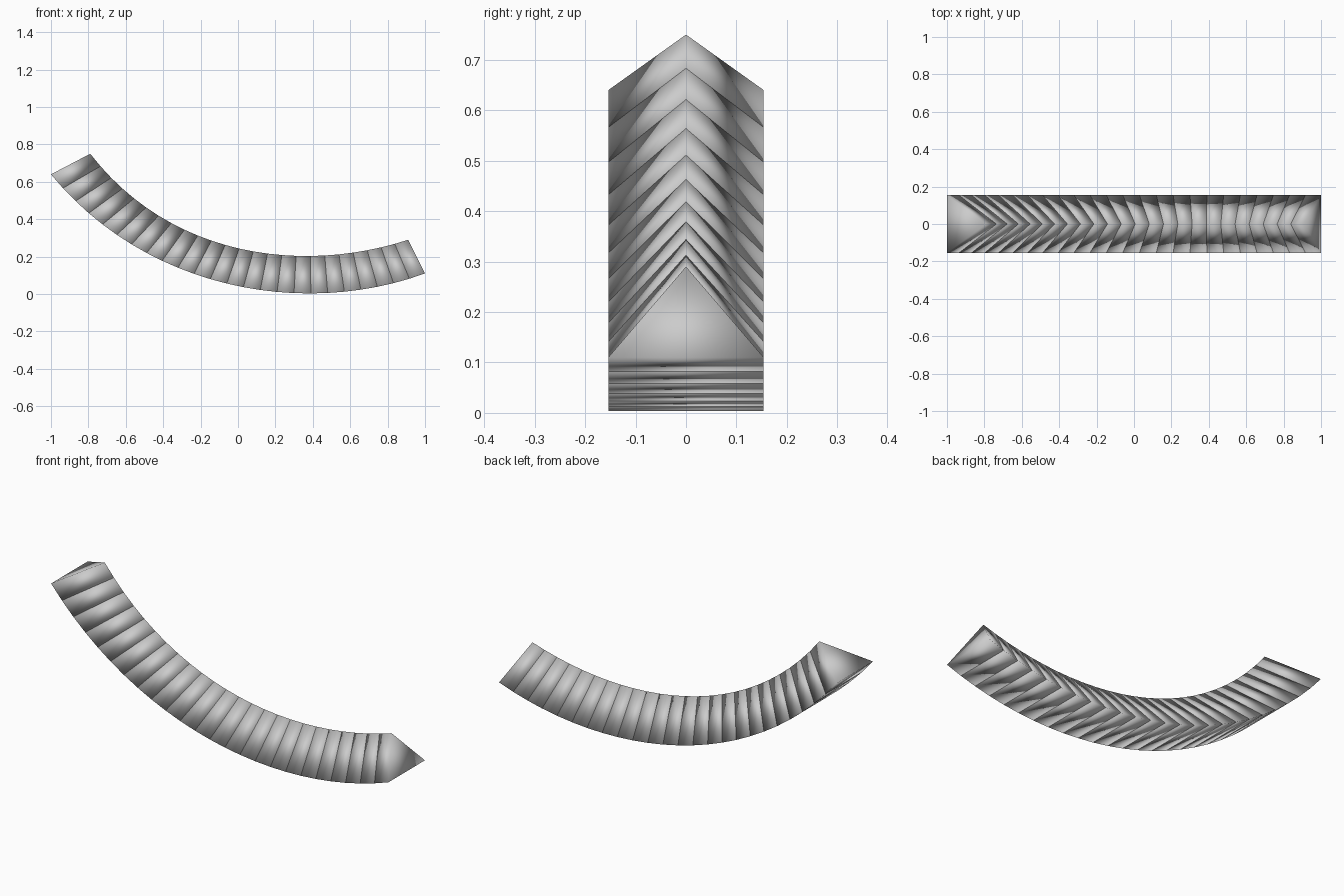
import bpy, bmesh
from mathutils import Vector
from mathutils.geometry import interpolate_bezier

cube = bpy.data.objects.get("Cube")
if cube:
    bpy.data.objects.remove(cube)

SEGMENTS = 24
HALF_WIDTH = 0.154

grey = bpy.data.materials.new("plain grey")
grey.use_nodes = True
colour = (0.6, 0.6, 0.6, 1)
grey.diffuse_color = colour
grey.node_tree.nodes["Principled BSDF"].inputs["Base Color"].default_value = colour


def rail(*points):
    """Side-profile curve in the xz plane, one point per segment end."""
    return interpolate_bezier(*[Vector((x, 0, z)) for x, z in points], SEGMENTS + 1)


# Curves followed by the flat underside and by the top ridge
base = rail((-1, 0.64), (-0.5, 0.03), (0.34, -0.13), (1, 0.11))
ridge = rail((-0.79, 0.75), (-0.363, 0.197), (0.34, 0.105), (0.91, 0.29))
side = Vector((0, HALF_WIDTH, 0))

# Chain of separate triangular prisms, each smoothed on its own
bm = bmesh.new()
for i in range(SEGMENTS):
    start, end = [[bm.verts.new(p) for p in (base[k] - side, base[k] + side, ridge[k])]
                  for k in (i, i + 1)]
    bm.faces.new(start)
    bm.faces.new(reversed(end))
    for a in range(3):
        b = (a + 1) % 3
        bm.faces.new((start[a], end[a], end[b], start[b]))
bmesh.ops.recalc_face_normals(bm, faces=bm.faces)
for face in bm.faces:
    face.smooth = True

mesh = bpy.data.meshes.new("curved_wedge_bar")
bm.to_mesh(mesh)
bm.free()
mesh.materials.append(grey)
bar = bpy.data.objects.new("curved_wedge_bar", mesh)
bpy.context.collection.objects.link(bar)
